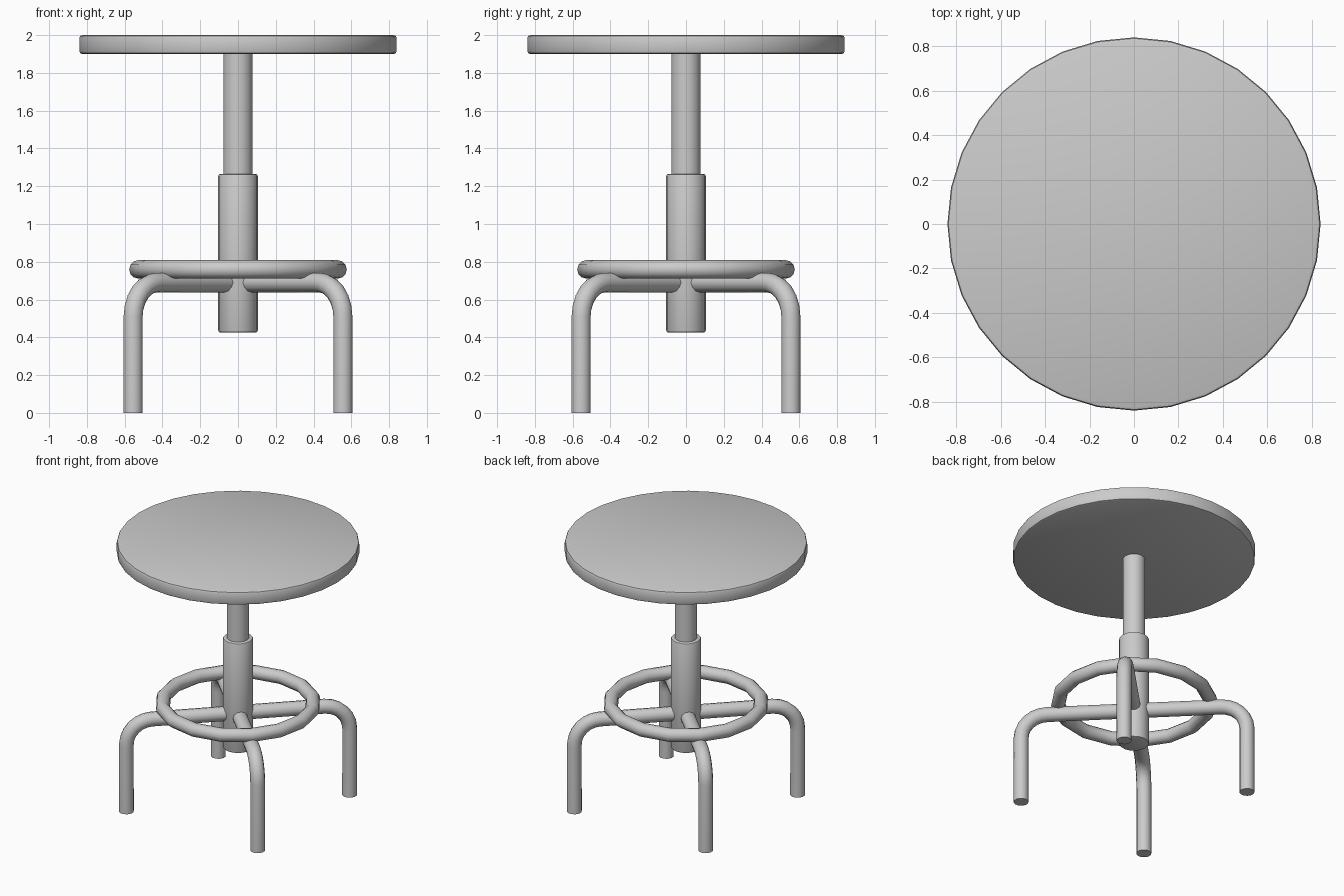
import bpy, bmesh
from math import pi, sin, cos, radians

if "Cube" in bpy.data.objects:
    bpy.data.objects.remove(bpy.data.objects["Cube"])


def smooth(obj):
    bpy.ops.object.select_all(action='DESELECT')
    obj.select_set(True)
    bpy.context.view_layer.objects.active = obj
    bpy.ops.object.shade_smooth_by_angle(angle=radians(35))


def disc(name, radius, z0, z1, sides, bevel=0.0):
    """Upright cylinder between two heights, with optionally rounded rims."""
    bpy.ops.mesh.primitive_cylinder_add(vertices=sides, radius=radius, depth=z1 - z0,
                                        location=(0, 0, (z0 + z1) / 2))
    obj = bpy.context.object
    obj.name = name
    if bevel:
        bm = bmesh.new()
        bm.from_mesh(obj.data)
        rims = [e for e in bm.edges if abs(e.verts[0].co.z - e.verts[1].co.z) < 1e-5]
        bmesh.ops.bevel(bm, geom=rims, offset=bevel, segments=2, profile=0.5, affect='EDGES')
        bm.to_mesh(obj.data)
        bm.free()
    smooth(obj)
    return obj


def leg(name, angle):
    """Bent tube running out from the sleeve and down to the floor."""
    reach, height, bend = 0.785, 0.69, 0.18
    path = [(0.06, height)]
    for i in range(7):
        a = pi / 2 * (1 - i / 6)
        path.append((reach - bend + bend * cos(a), height - bend + bend * sin(a)))
    path.append((reach, 0))
    curve = bpy.data.curves.new(name, 'CURVE')
    curve.dimensions = '3D'
    curve.bevel_depth = 0.052
    curve.bevel_resolution = 4
    curve.use_fill_caps = True
    spline = curve.splines.new('POLY')
    spline.points.add(len(path) - 1)
    for p, (r, z) in zip(spline.points, path):
        p.co = (r * cos(angle), r * sin(angle), z, 1)
    obj = bpy.data.objects.new(name, curve)
    bpy.context.collection.objects.link(obj)
    bpy.ops.object.select_all(action='DESELECT')
    obj.select_set(True)
    bpy.context.view_layer.objects.active = obj
    bpy.ops.object.convert(target='MESH')
    smooth(bpy.context.object)


# Seat
disc("seat", 0.84, 1.90, 2.0, 32, 0.015)

# Centre column
disc("seat_post", 0.078, 1.20, 1.91, 16)
disc("post_sleeve", 0.105, 0.425, 1.265, 16, 0.012)

# Foot ring resting on the legs
bpy.ops.mesh.primitive_torus_add(major_segments=16, minor_segments=12,
                                 major_radius=0.527, minor_radius=0.049,
                                 location=(0, 0, 0.76))
ring = bpy.context.object
ring.name = "foot_ring"
smooth(ring)

# Four diagonal legs
for label, deg in (("back_right_leg", 45), ("back_left_leg", 135),
                   ("front_left_leg", 225), ("front_right_leg", 315)):
    leg(label, radians(deg))
